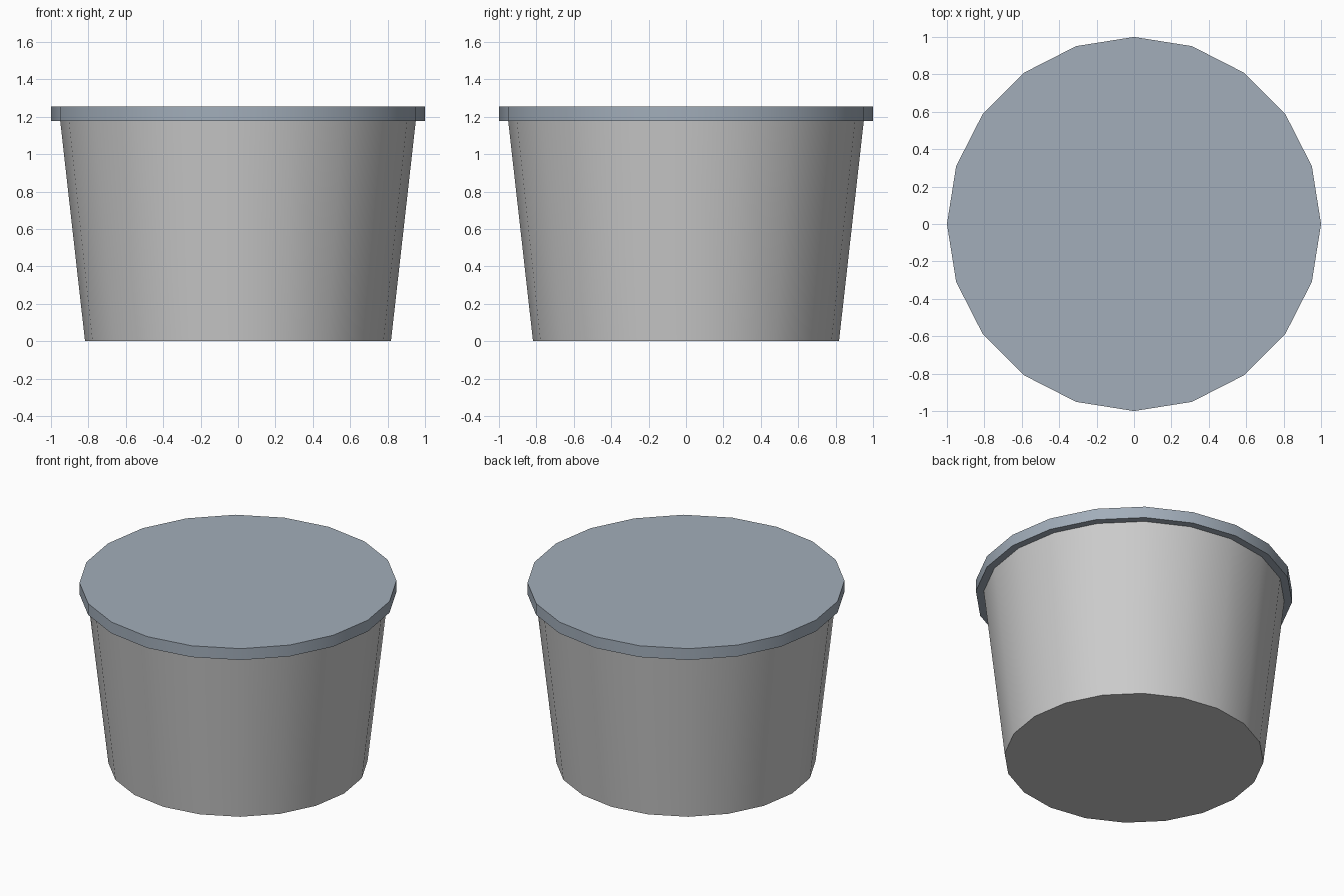
import bpy

if "Cube" in bpy.data.objects:
    bpy.data.objects.remove(bpy.data.objects["Cube"])

SIDES = 20


def frustum(name, r_bottom, r_top, z0, z1):
    bpy.ops.mesh.primitive_cone_add(
        vertices=SIDES, radius1=r_bottom, radius2=r_top,
        depth=z1 - z0, location=(0, 0, (z0 + z1) / 2))
    obj = bpy.context.object
    obj.name = name
    # smooth round the wall, keep rims crisp
    bpy.ops.object.shade_smooth_by_angle(angle=0.6)
    return obj


# Tapered tub, its top edge tucked just inside the lid
frustum("tub_body", 0.818, 0.952, 0.0, 1.19)

# Overhanging flat lid
lid = frustum("lid", 1.0, 1.0, 1.176, 1.255)
mat = bpy.data.materials.new("lid_blue_grey")
mat.diffuse_color = (0.36, 0.42, 0.49, 1)
mat.use_nodes = True
mat.node_tree.nodes["Principled BSDF"].inputs["Base Color"].default_value = mat.diffuse_color
lid.data.materials.append(mat)
